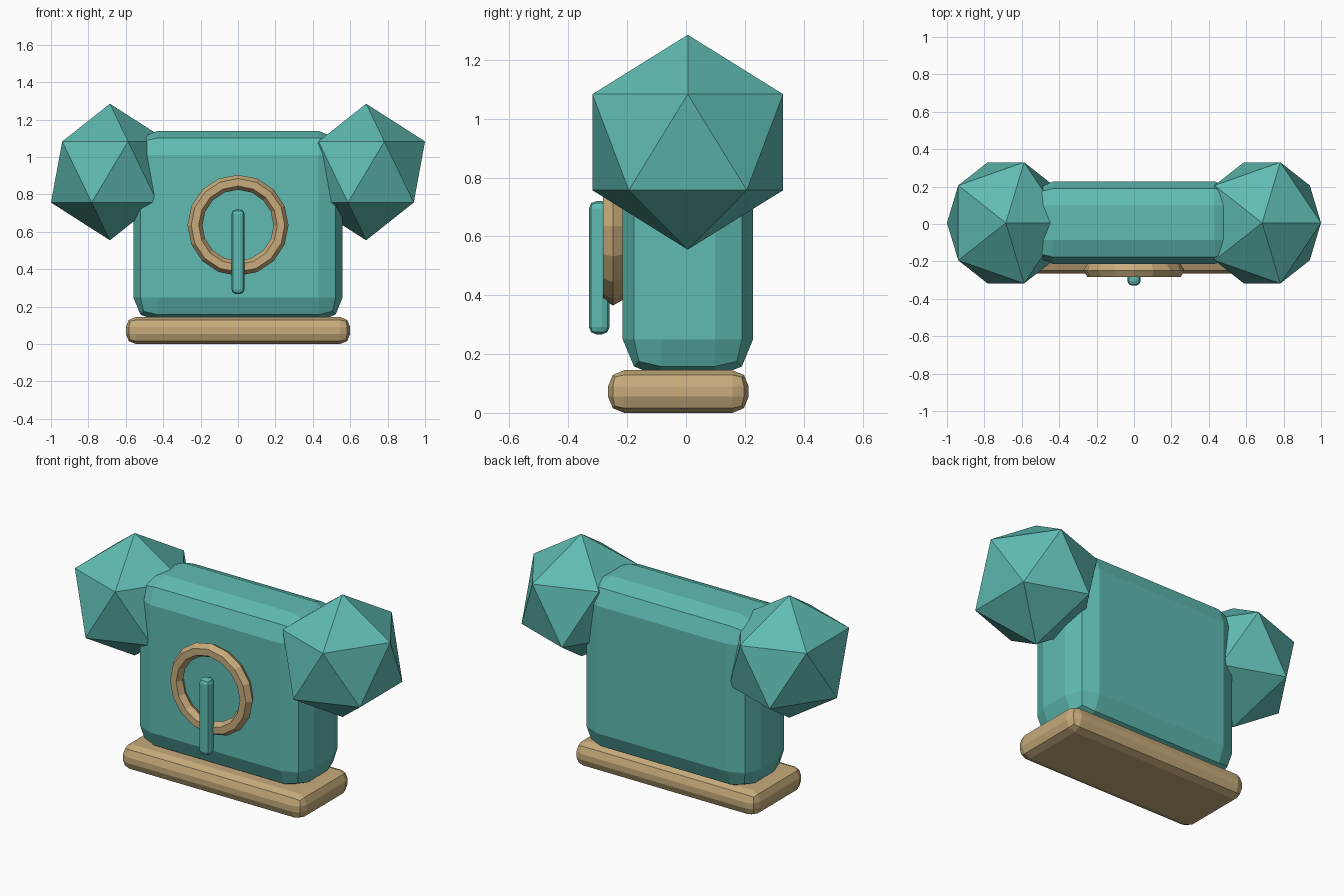
import bpy
import math

if "Cube" in bpy.data.objects:
    bpy.data.objects.remove(bpy.data.objects["Cube"])


def material(name, rgb):
    m = bpy.data.materials.new(name)
    m.diffuse_color = (*rgb, 1)
    m.use_nodes = True
    m.node_tree.nodes["Principled BSDF"].inputs["Base Color"].default_value = m.diffuse_color
    return m


teal = material("teal", (0.115, 0.50, 0.45))
tan = material("tan", (0.57, 0.41, 0.20))


def finish(name, mat):
    ob = bpy.context.object
    ob.name = name
    ob.data.materials.append(mat)
    return ob


def rounded_box(name, lo, hi, bevel, mat):
    """Box between two corners with a two-segment bevel on every edge."""
    bpy.ops.mesh.primitive_cube_add(
        size=1, location=[(a + b) / 2 for a, b in zip(lo, hi)])
    ob = finish(name, mat)
    ob.scale = [b - a for a, b in zip(lo, hi)]
    bpy.ops.object.transform_apply(location=False, rotation=False, scale=True)
    mod = ob.modifiers.new("bevel", 'BEVEL')
    mod.width = bevel
    mod.segments = 2
    return ob


# Foot slab and main body
rounded_box("base", (-0.6, -0.265, 0), (0.6, 0.213, 0.145), 0.055, tan)
rounded_box("body", (-0.56, -0.215, 0.12), (0.56, 0.228, 1.14), 0.13, teal)

# Faceted knobs on both shoulders (same orientation, not mirrored)
for side, x in (("left", -0.685), ("right", 0.685)):
    bpy.ops.mesh.primitive_ico_sphere_add(
        subdivisions=1, radius=1, location=(x, 0.006, 0.92))
    finish(side + "_knob", teal).scale = (0.352, 0.381, 0.365)

# Ring on the front face
bpy.ops.mesh.primitive_torus_add(
    major_segments=16, minor_segments=6, major_radius=0.23, minor_radius=0.04,
    location=(0, -0.248, 0.635), rotation=(math.pi / 2, 0, 0))
finish("front_ring", tan)

# Upright bar in front of the ring
rounded_box("front_bar", (-0.035, -0.33, 0.267), (0.035, -0.26, 0.72), 0.025, teal)
